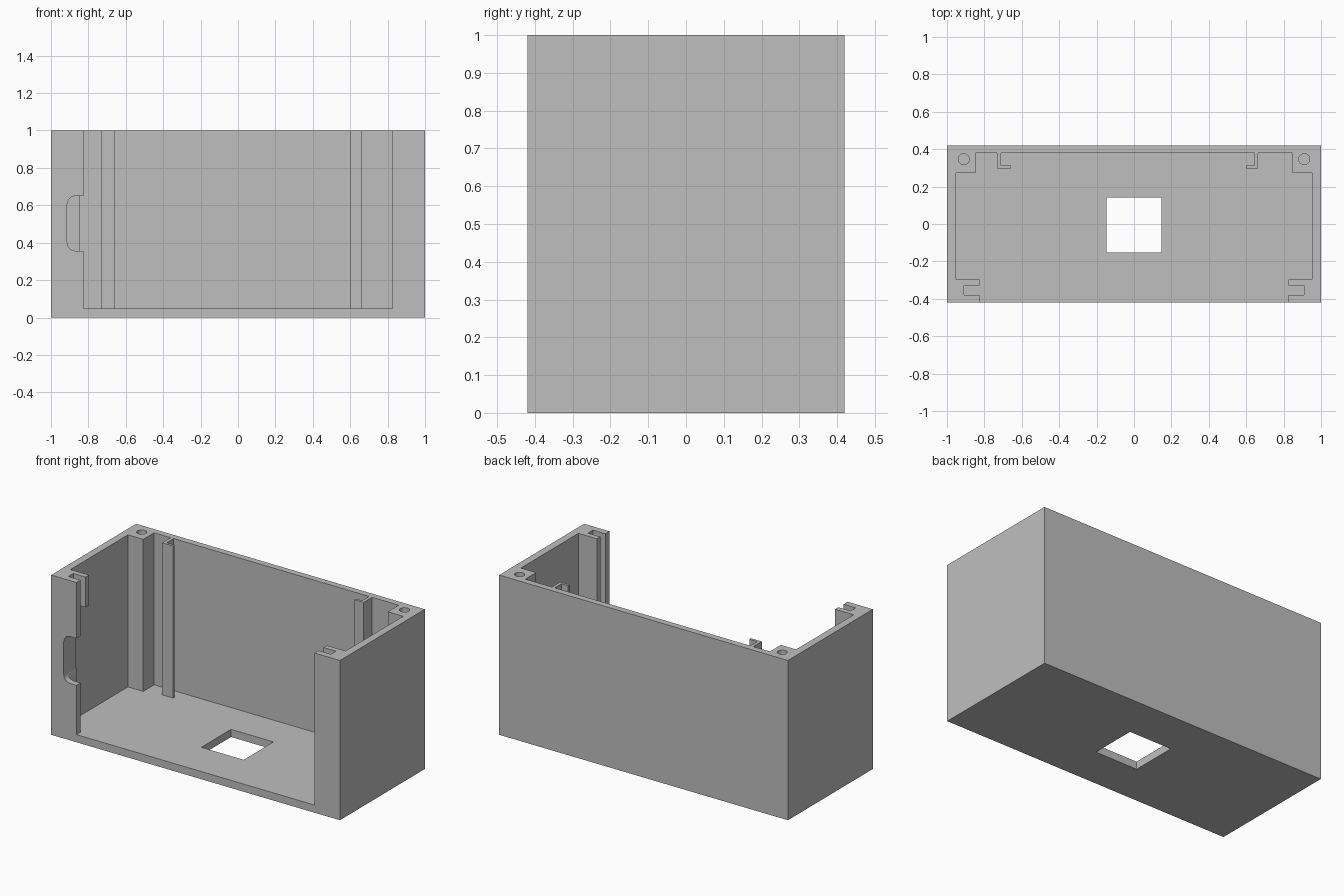
import bpy
import bmesh
from mathutils import Matrix, Vector

old = bpy.data.objects.get("Cube")
if old:
    bpy.data.objects.remove(old, do_unlink=True)

FLOOR = 0.048   # floor thickness
DEPTH = 0.42    # half depth of the case

grey = bpy.data.materials.new("plain grey")
grey.use_nodes = True
colour = (0.52, 0.52, 0.52, 1)
grey.diffuse_color = colour
grey.node_tree.nodes["Principled BSDF"].inputs["Base Color"].default_value = colour


def finish(name, bm):
    bmesh.ops.recalc_face_normals(bm, faces=bm.faces)
    mesh = bpy.data.meshes.new(name)
    bm.to_mesh(mesh)
    bm.free()
    mesh.materials.append(grey)
    obj = bpy.data.objects.new(name, mesh)
    bpy.context.collection.objects.link(obj)
    return obj


def box(name, low, high, round_left=0):
    """Box between two corners, optionally rounding its -x edges along y."""
    low, high = Vector(low), Vector(high)
    bm = bmesh.new()
    bmesh.ops.create_cube(bm, size=1)
    bmesh.ops.scale(bm, vec=high - low, verts=bm.verts)
    bmesh.ops.translate(bm, vec=(low + high) / 2, verts=bm.verts)
    if round_left:
        edges = [e for e in bm.edges
                 if all(abs(v.co.x - low.x) < 1e-5 for v in e.verts)
                 and abs(e.verts[0].co.y - e.verts[1].co.y) > 0.01]
        bmesh.ops.bevel(bm, geom=edges, offset=round_left, segments=6,
                        profile=0.5, affect='EDGES')
    return finish(name, bm)


def prism(name, outline, bottom, top):
    bm = bmesh.new()
    face = bm.faces.new([bm.verts.new((x, y, bottom)) for x, y in outline])
    new = bmesh.ops.extrude_face_region(bm, geom=[face])["geom"]
    bmesh.ops.translate(bm, vec=(0, 0, top - bottom),
                        verts=[v for v in new if isinstance(v, bmesh.types.BMVert)])
    return finish(name, bm)


def cylinder(name, x, y, radius, bottom, top):
    bm = bmesh.new()
    bmesh.ops.create_cone(bm, cap_ends=True, segments=32, radius1=radius, radius2=radius,
                          depth=top - bottom,
                          matrix=Matrix.Translation((x, y, (bottom + top) / 2)))
    return finish(name, bm)


def inner_side(clip, foot):
    """Inner wall outline from the front opening to the back: slot, post, hook."""
    back, hook = 0.38, 0.296
    return [(0.825, -0.6), (0.825, -0.38), (0.91, -0.38), (0.91, -0.33),
            (0.825, -0.33), (0.825, -0.297), (0.953, -0.297), (0.953, 0.272),
            (0.847, 0.272), (0.847, back), (clip, back), (clip, hook),
            (clip - foot, hook), (clip - foot, hook + 0.016),
            (clip - 0.02, hook + 0.016), (clip - 0.02, back)]


# Solid block that becomes the open case
case = box("open_case", (-1, -DEPTH, 0), (1, DEPTH, 1))

# Inner space with card slots, screw posts and board hooks left standing
right = inner_side(0.663, 0.063)
left = [(-x, y) for x, y in inner_side(0.732, 0.075)]
cutters = [prism("cavity_cutter", right + left[::-1], FLOOR, 1.2)]

# Square floor opening
cutters.append(box("floor_hole_cutter", (-0.147, -0.153, -0.2), (0.147, 0.141, 0.2)))

# Rounded side notch in the front, and the shortened slot lip behind it
cutters.append(box("notch_cutter", (-0.913, -0.6, 0.356), (-0.7, -0.2, 0.65), 0.045))
cutters.append(box("lip_cutter", (-0.91, -0.35, FLOOR), (-0.7, -0.2, 0.81)))

# Screw holes in the back posts
for side in (-1, 1):
    cutters.append(cylinder("screw_hole_cutter", side * 0.91, 0.347, 0.029, 0.7, 1.2))

for cutter in cutters:
    mod = case.modifiers.new(cutter.name, 'BOOLEAN')
    mod.operation = 'DIFFERENCE'
    mod.solver = 'EXACT'
    mod.object = cutter
    cutter.hide_render = True

# Keep the carved result and drop the cutters
bpy.context.view_layer.update()
graph = bpy.context.evaluated_depsgraph_get()
carved = bpy.data.meshes.new_from_object(case.evaluated_get(graph))
case.modifiers.clear()
case.data = carved
for cutter in cutters:
    bpy.data.objects.remove(cutter, do_unlink=True)
carved.materials.clear()
carved.materials.append(grey)
for poly in carved.polygons:
    poly.material_index = 0

bpy.ops.object.select_all(action='DESELECT')
case.select_set(True)
bpy.context.view_layer.objects.active = case
bpy.ops.object.shade_smooth_by_angle()
